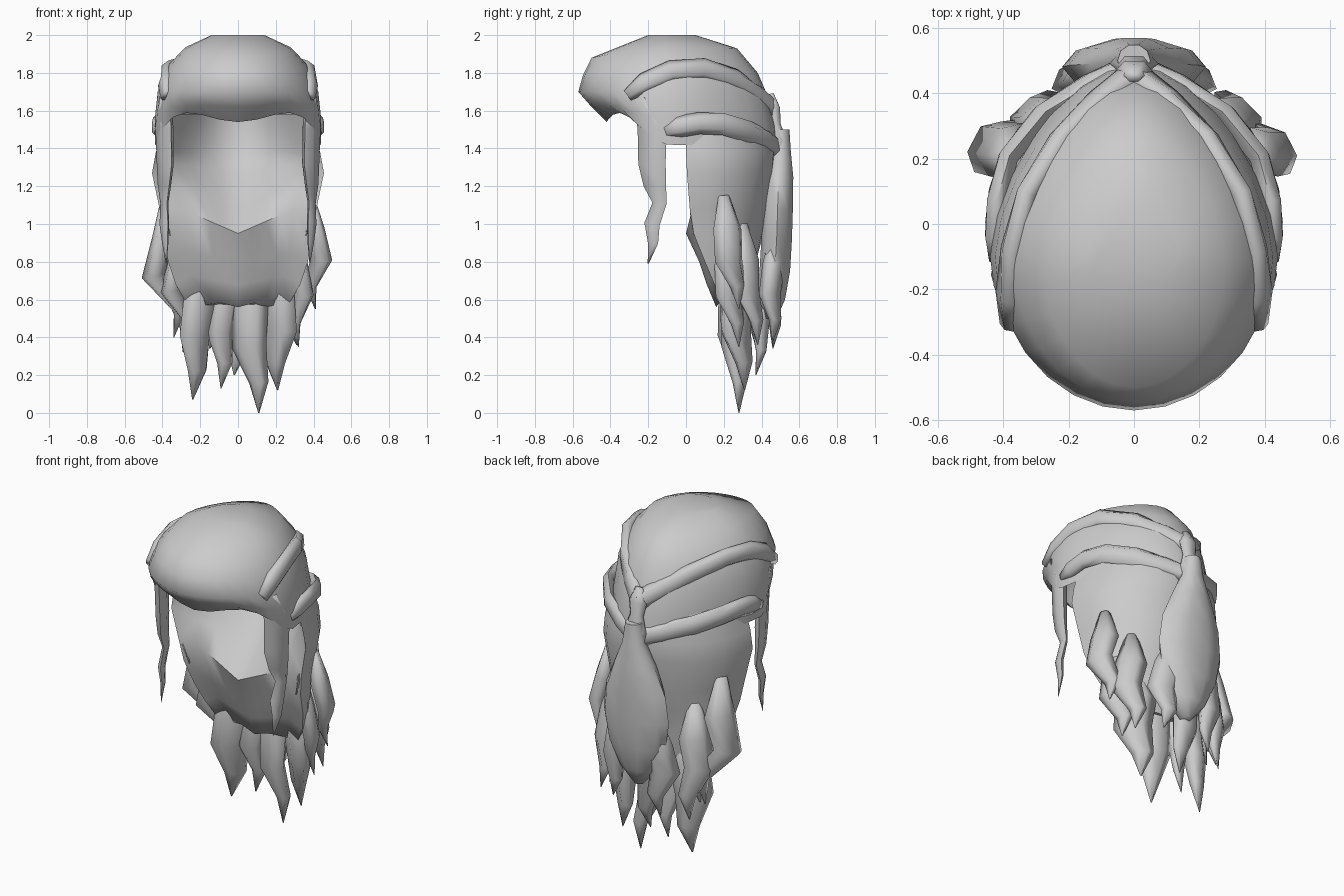
import bpy, bmesh, math
from mathutils import Vector

if "Cube" in bpy.data.objects:
    bpy.data.objects.remove(bpy.data.objects["Cube"])

hair = bpy.data.materials.new("hair grey")
hair.diffuse_color = (0.6, 0.6, 0.6, 1)
hair.use_nodes = True
hair.node_tree.nodes["Principled BSDF"].inputs["Base Color"].default_value = hair.diffuse_color


def loft(name, rings, cap_start=True, cap_end=True, angle=60):
    """Skin a row of closed rings and shade the result smooth."""
    bm = bmesh.new()
    loops = [[bm.verts.new(p) for p in r] for r in rings]
    n = len(loops[0])
    for a, b in zip(loops, loops[1:]):
        for i in range(n):
            j = (i + 1) % n
            bm.faces.new((a[i], a[j], b[j], b[i]))
    if cap_start:
        bm.faces.new(loops[0])
    if cap_end:
        bm.faces.new(loops[-1])
    bmesh.ops.recalc_face_normals(bm, faces=bm.faces)
    me = bpy.data.meshes.new(name)
    bm.to_mesh(me)
    bm.free()
    me.materials.append(hair)
    ob = bpy.data.objects.new(name, me)
    bpy.context.collection.objects.link(ob)
    bpy.ops.object.select_all(action='DESELECT')
    ob.select_set(True)
    bpy.context.view_layer.objects.active = ob
    bpy.ops.object.shade_smooth_by_angle(angle=math.radians(angle))


def lock(name, path, thick=.6, sides=6):
    """Flattened tube: each path point is x, y, z, half width."""
    pts = [Vector(p[:3]) for p in path]
    rings = []
    for i, p in enumerate(pts):
        t = (pts[min(i + 1, len(pts) - 1)] - pts[max(i - 1, 0)]).normalized()
        out = Vector((p.x, p.y, 0))
        out = (out - t * out.dot(t)).normalized()
        side = t.cross(out)
        w = path[i][3]
        rings.append([p + side * w * math.cos(a) + out * w * thick * math.sin(a)
                      for a in (math.tau * k / sides for k in range(sides))])
    loft(name, rings, angle=88)


def pair(name, path, thick=.6):
    lock(name + "_right", path, thick)
    lock(name + "_left", [(-x, y, z, w) for x, y, z, w in path], thick)


def wavy_lock(name, top, tip, w, kink):
    """Hanging lock that grows out of the hair, swings sideways and narrows to its tip."""
    a, b = Vector(top), Vector(tip)
    path = []
    for t, swing, size in ((0, 0, .35), (.3, .2, .95), (.56, 1, .9), (.8, -.5, .52), (1, 0, .03)):
        p = a.lerp(b, t)
        path.append((p.x + kink * swing, p.y - .02 * swing, p.z, w * size))
    lock(name, path, .62)


def band(y0, y1, z0, rise, fall, width, power):
    """Strip swept around the side of the head to the back centre."""
    path = []
    for t in (0, .12, .3, .52, .74, .9, 1):
        path.append((width * (1 - t ** power), y0 + (y1 - y0) * t,
                     z0 + rise * t - fall * t * t, .035 if t == 0 else .058))
    return path


# Scalp: front/side/back heights, front y, back y, half width per ring
scalp = [(2.0, 2.0, 2.0, -.20, .05, .14), (1.88, 1.935, 1.93, -.50, .27, .28),
         (1.79, 1.84, 1.80, -.545, .38, .37), (1.70, 1.70, 1.66, -.57, .44, .425),
         (1.62, 1.56, 1.52, -.50, .475, .44), (1.54, 1.42, 1.40, -.42, .49, .44)]
N = 28
rings = []
for k, (zf, zs, zb, yf, yb, w) in enumerate(scalp):
    ring = []
    for i in range(N):
        a = math.tau * i / N
        s, c = math.sin(a), math.cos(a)
        f = max(c, 0) ** 1.5
        b = max(-c, 0) ** 1.5
        x = w * s * (1 - .2 * b)
        y = -.1 + c * ((yf + .1) if c > 0 else -(yb + .1))
        z = zs + (zf - zs) * f + (zb - zs) * b
        if c > 0 and k >= 4:                       # arched hairline
            z += (.03, .09)[k - 4] * math.sin(2 * a) ** 2
        ring.append((x, y, z))
    rings.append(ring)
loft("scalp", rings, True, False)

# Back hair: z, half width, front y, back y, depth of the hollow behind the neck
back = [(1.58, .37, .00, .43, .39), (1.38, .435, .00, .475, .39), (1.27, .455, .005, .465, .31),
        (1.08, .415, .02, .44, .12), (.95, .395, .04, .41, 0), (.80, .37, .10, .37, .01),
        (.68, .33, .15, .36, 0), (.56, .26, .20, .33, 0)]
rings = []
for z, w, yf, yb, d in back:
    arc = [math.pi * i / 14 for i in range(15)]
    ring = [(w * math.cos(a), yf + (yb - yf) * math.sin(a), z) for a in arc]
    for i in range(1, 10):
        u = -1 + i / 5
        bulge = d * (1 - u * u) - (.04 if z < 1 else 0) * (1 - abs(u))
        rim = .16 * abs(u) if .9 < z < 1.1 else .06 * abs(u) if z < 1.3 else 0
        ring.append((u * w * .93, yf + bulge, z + rim))
    rings.append(ring)
loft("back_hair", rings, False, True)

# Tail gathered at the back: z, half width, y
tail = [(1.50, .05, .50), (1.38, .07, .50), (1.25, .13, .49), (1.08, .20, .485),
        (.92, .22, .48), (.75, .19, .47), (.6, .12, .45), (.5, .03, .44)]
loft("gathered_tail", [[(w * math.cos(a), y + min(.085, .03 + w * .4) * math.sin(a), z)
                        for a in (math.tau * k / 10 for k in range(10))]
                       for z, w, y in tail])
lock("tail_knot", [(0, .45, 1.69, .025), (0, .465, 1.61, .06), (0, .475, 1.53, .045),
                   (0, .49, 1.44, .075), (0, .50, 1.36, .06)], .65)

# Swept bands
pair("upper_band", band(-.31, .46, 1.68, .64, .71, .385, 2.9), .65)
pair("lower_band", band(-.11, .49, 1.49, .247, .337, .425, 3.6), .6)

# Temple locks and small side curls
pair("temple_lock", [(.385, -.24, 1.66, .05), (.39, -.18, 1.52, .085), (.385, -.18, 1.32, .08),
                     (.39, -.165, 1.21, .065), (.39, -.14, 1.11, .04), (.39, -.18, 1.0, .045),
                     (.385, -.175, .90, .03), (.38, -.20, .79, .003)], .45)
pair("side_curl", [(.39, .08, 1.2, .015), (.385, .07, 1.05, .05), (.36, .045, .94, .004)], .4)

# Loose wavy locks at the bottom
wavy_lock("outer_lock_left", (-.38, .2, 1.15), (-.34, .3, .40), .1, -.09)
wavy_lock("outer_lock_right", (.38, .2, 1.15), (.41, .28, .55), .09, .045)
wavy_lock("inner_lock_left", (-.30, .2, .98), (-.29, .28, .39), .09, -.06)
wavy_lock("inner_lock_right", (.29, .2, .98), (.32, .28, .35), .09, .035)
wavy_lock("low_lock_a", (-.17, .25, .85), (-.24, .28, .07), .12, -.02)
wavy_lock("low_lock_b", (-.05, .26, .8), (-.09, .30, .13), .08, -.025)
wavy_lock("low_lock_c", (.05, .25, .8), (.11, .28, .0), .105, -.025)
wavy_lock("low_lock_d", (.2, .25, .85), (.21, .31, .12), .12, .025)
wavy_lock("tail_lock_a", (-.11, .47, .95), (-.15, .46, .34), .095, -.04)
wavy_lock("tail_lock_b", (.11, .47, .95), (.17, .46, .38), .095, .03)
wavy_lock("tail_lock_c", (0, .46, .85), (-.02, .37, .2), .1, -.03)
wavy_lock("rear_lock_left", (-.27, .30, 1.0), (-.29, .38, .32), .095, -.035)
wavy_lock("rear_lock_right", (.27, .30, 1.0), (.31, .38, .36), .095, .035)
